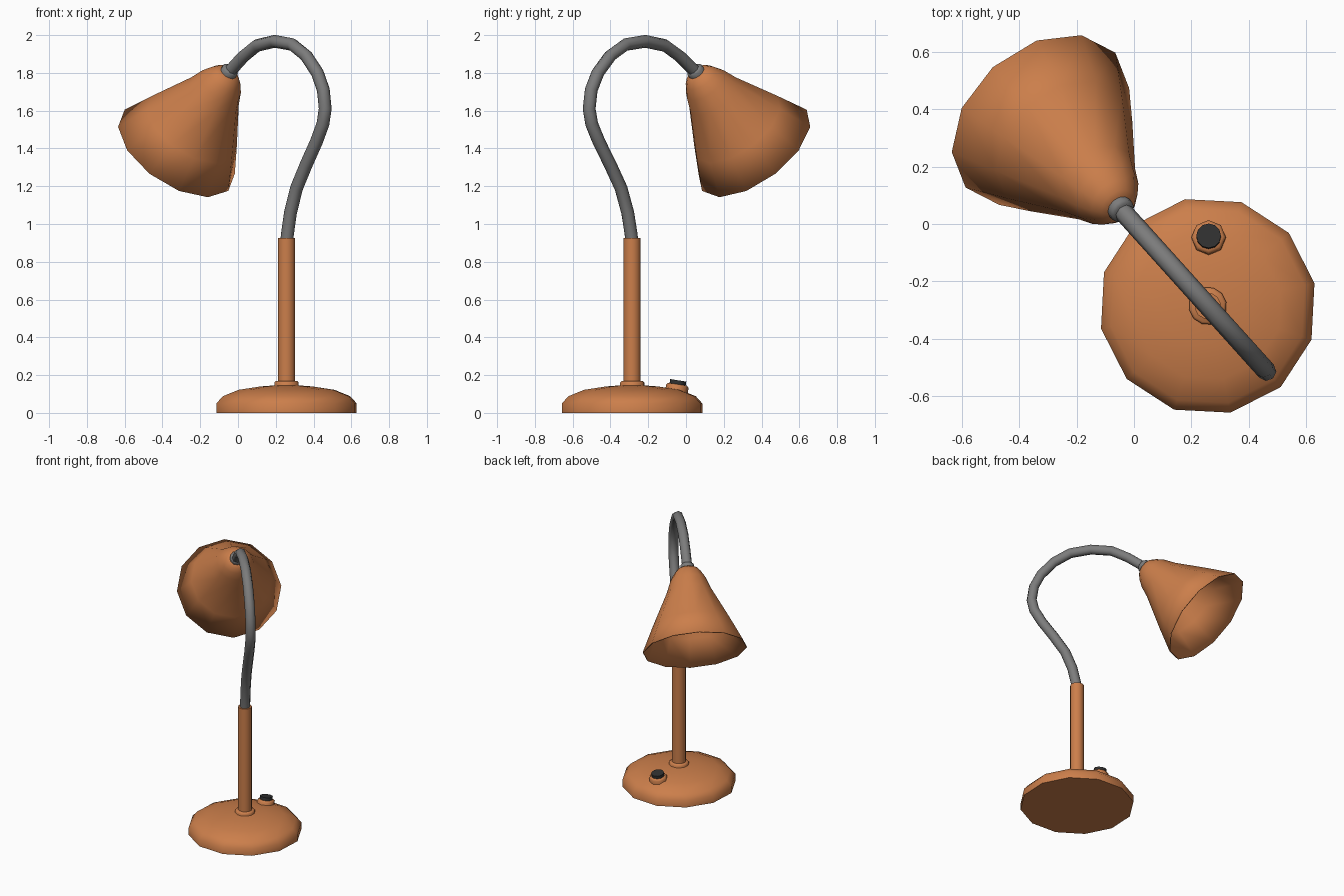
import bpy, bmesh, math
from mathutils import Matrix, Vector

if "Cube" in bpy.data.objects:
    bpy.data.objects.remove(bpy.data.objects["Cube"])

def material(name, rgb):
    m = bpy.data.materials.new(name)
    m.diffuse_color = (*rgb, 1)
    m.use_nodes = True
    m.node_tree.nodes["Principled BSDF"].inputs["Base Color"].default_value = m.diffuse_color
    return m

ORANGE = material("orange_paint", (0.60, 0.21, 0.07))
BLACK = material("black_plastic", (0.03, 0.03, 0.03))
GREY = material("grey_metal", (0.2, 0.2, 0.2))

# The lamp lies in one vertical plane, turned about z
PLANE = Matrix.Rotation(math.radians(-48), 4, 'Z')

def smooth(obj, angle=50):
    bpy.ops.object.select_all(action='DESELECT')
    obj.select_set(True)
    bpy.context.view_layer.objects.active = obj
    bpy.ops.object.shade_smooth_by_angle(angle=math.radians(angle))

def lathe(name, profile, matrix, mat, segs=12, cap_start=True, cap_end=True):
    """Revolve (radius, height) points, listed bottom to top, about local z."""
    bm = bmesh.new()
    rings = []
    for r, z in profile:
        rings.append([bm.verts.new((r * math.cos(2 * math.pi * i / segs),
                                    r * math.sin(2 * math.pi * i / segs), z))
                      for i in range(segs)])
    for a, b in zip(rings, rings[1:]):
        for i in range(segs):
            j = (i + 1) % segs
            bm.faces.new((a[i], a[j], b[j], b[i]))
    if cap_start:
        bm.faces.new(rings[0][::-1])
    if cap_end:
        bm.faces.new(rings[-1])
    bm.transform(matrix)
    me = bpy.data.meshes.new(name)
    bm.to_mesh(me)
    bm.free()
    me.materials.append(mat)
    obj = bpy.data.objects.new(name, me)
    bpy.context.collection.objects.link(obj)
    smooth(obj)
    return obj

# Base, post foot ring and post
stand = PLANE @ Matrix.Translation((0.384, 0, 0))
lathe("base", [(0.38, 0), (0.38, 0.05), (0.345, 0.088), (0.26, 0.122),
               (0.14, 0.14), (0.05, 0.147)], stand, ORANGE)
lathe("post_foot", [(0.066, 0.135), (0.066, 0.16), (0.058, 0.168)], stand, ORANGE)
lathe("post", [(0.046, 0.14), (0.046, 0.925)], stand, ORANGE)

# Switch on the base, tilted with the base surface
switch = Matrix.Translation((0.26, -0.05, 0.115)) @ Matrix.Rotation(math.radians(-9), 4, 'X')
lathe("switch_collar", [(0.06, -0.01), (0.06, 0.027), (0.05, 0.037)], switch, ORANGE, segs=8)
lathe("switch_button", [(0.043, 0.02), (0.043, 0.058)], switch, BLACK)

# Gooseneck: swept tube through (distance in lamp plane, height)
path = [(0.384, 0.90), (0.392, 0.95), (0.415, 1.06), (0.463, 1.19), (0.54, 1.315),
        (0.62, 1.435), (0.672, 1.53), (0.69, 1.61), (0.675, 1.71), (0.628, 1.80),
        (0.54, 1.89), (0.43, 1.95), (0.29, 1.967), (0.15, 1.945), (0.04, 1.885),
        (-0.075, 1.80)]
curve = bpy.data.curves.new("gooseneck", 'CURVE')
curve.dimensions = '3D'
curve.bevel_depth = 0.034
curve.bevel_resolution = 2
curve.use_fill_caps = True
spline = curve.splines.new('POLY')
spline.points.add(len(path) - 1)
for p, (u, z) in zip(spline.points, path):
    p.co = (*(PLANE @ Vector((u, 0, z))), 1)
curve.materials.append(GREY)
neck = bpy.data.objects.new("gooseneck", curve)
bpy.context.collection.objects.link(neck)
bpy.ops.object.select_all(action='DESELECT')
neck.select_set(True)
bpy.context.view_layer.objects.active = neck
bpy.ops.object.convert(target='MESH')
smooth(bpy.context.view_layer.objects.active)

# Shade, tilted 45 degrees in the lamp plane, with a ring at its top
head = PLANE @ Matrix.Translation((-0.067, 0, 1.81)) @ Matrix.Rotation(math.radians(45), 4, 'Y')
shade = lathe("shade", [(0.351, -0.594), (0.27, -0.42), (0.152, -0.18), (0.122, -0.10),
                        (0.092, -0.05), (0.068, -0.022), (0.04, -0.01)],
              head, ORANGE, cap_start=False)
wall = shade.modifiers.new("wall", 'SOLIDIFY')
wall.thickness = 0.006
wall.offset = -1
lathe("neck_ring", [(0.046, -0.02), (0.046, 0.008), (0.036, 0.018)], head, GREY)
